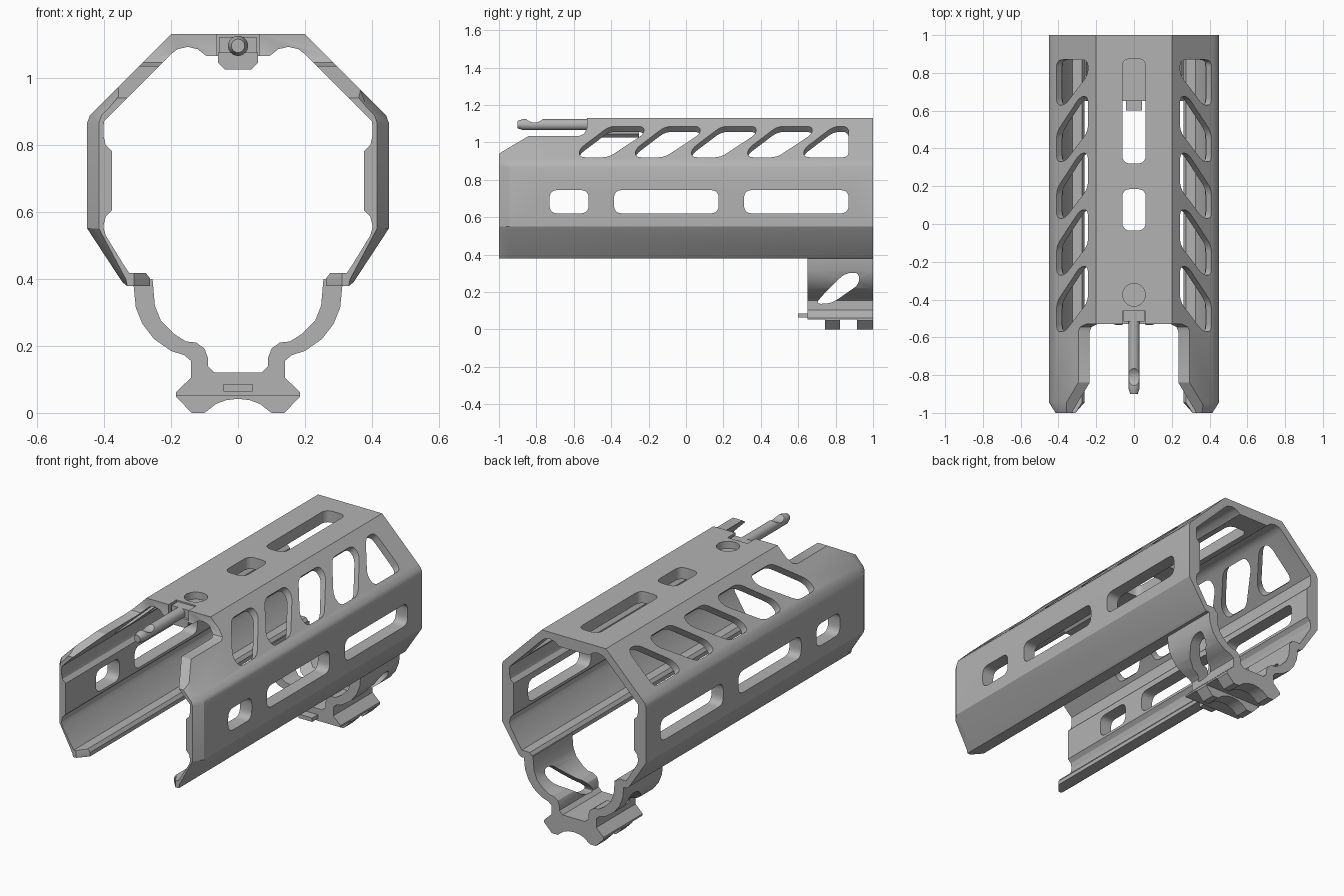
import bpy, bmesh, math
from mathutils import Vector

cube = bpy.data.objects.get("Cube")
if cube:
    bpy.data.objects.remove(cube, do_unlink=True)

grey = bpy.data.materials.new("metal_grey")
grey.use_nodes = True
colour = (0.45, 0.45, 0.45, 1)
grey.diffuse_color = colour
grey.node_tree.nodes["Principled BSDF"].inputs["Base Color"].default_value = colour


def rounded(points, radius, steps=5):
    """Round every corner of a 2D polygon."""
    out = []
    for i, p in enumerate(points):
        p = Vector(p)
        ends = []
        for q in (points[i - 1], points[(i + 1) % len(points)]):
            d = Vector(q) - p
            ends.append(p + d.normalized() * min(radius, d.length * 0.45))
        for k in range(steps + 1):
            t = k / steps
            out.append(ends[0] * (1 - t) ** 2 + p * 2 * t * (1 - t) + ends[1] * t * t)
    return out


def rect(a0, a1, b0, b1):
    return [(a0, b0), (a1, b0), (a1, b1), (a0, b1)]


def loft(bm, rings):
    """Skin a closed solid through matching rings of 3D points."""
    loops = [[bm.verts.new(p) for p in ring] for ring in rings]
    n = len(loops[0])
    faces = [bm.faces.new(loops[0]), bm.faces.new(loops[-1])]
    for a, b in zip(loops, loops[1:]):
        for i in range(n):
            j = (i + 1) % n
            faces.append(bm.faces.new((a[i], a[j], b[j], b[i])))
    bmesh.ops.recalc_face_normals(bm, faces=faces)


def along_x(bm, poly, x0, x1):
    loft(bm, [[(x, p[0], p[1]) for p in poly] for x in (x0, x1)])


def along_y(bm, poly, y0, y1):
    loft(bm, [[(p[0], y, p[1]) for p in poly] for y in (y0, y1)])


def along_z(bm, poly, z0, z1):
    loft(bm, [[(p[0], p[1], z) for p in poly] for z in (z0, z1)])


def circle(cx, cy, r, n=32):
    return [(cx + r * math.cos(math.tau * i / n), cy + r * math.sin(math.tau * i / n))
            for i in range(n)]


def mirrored(half):
    return half + [(-x, z) for x, z in reversed(half) if x > 0]


def make(name, bm):
    mesh = bpy.data.meshes.new(name)
    bm.to_mesh(mesh)
    bm.free()
    ob = bpy.data.objects.new(name, mesh)
    bpy.context.collection.objects.link(ob)
    mesh.materials.append(grey)
    return ob


def finish(ob):
    ob.data.shade_smooth()
    ob.data.set_sharp_from_angle(angle=math.radians(28))


def carve(ob, cutter_bm):
    """Subtract the cutter, bake the result and drop the cutter."""
    cutter = make("cutter", cutter_bm)
    cutter.hide_render = True
    mod = ob.modifiers.new("carve", "BOOLEAN")
    mod.operation = "DIFFERENCE"
    mod.solver = "EXACT"
    mod.use_self = True
    mod.object = cutter
    bpy.context.view_layer.update()
    deps = bpy.context.evaluated_depsgraph_get()
    baked = bpy.data.meshes.new_from_object(ob.evaluated_get(deps))
    ob.modifiers.clear()
    ob.data = baked
    bpy.data.objects.remove(cutter, do_unlink=True)


# Eight-sided shell, open at the bottom, with a chamfered front end
half = [(0.2, 1.13), (0.42, 0.91), (0.442, 0.888), (0.45, 0.865), (0.45, 0.55),
        (0.345, 0.39), (0.33, 0.378),
        (0.262, 0.378), (0.262, 0.4), (0.275, 0.418), (0.325, 0.418), (0.34, 0.44),
        (0.395, 0.53), (0.402, 0.555), (0.395, 0.585), (0.376, 0.605),
        (0.376, 0.78), (0.395, 0.8), (0.402, 0.83), (0.4, 0.87),
        (0.2, 1.07), (0.18, 1.085), (0.15, 1.092), (0.12, 1.085), (0.095, 1.065)]
OUTER = 6


def front_point(i, x, z):
    if i < OUTER and x > 0.4:
        return x - 0.035, z
    if i < OUTER and x > 0.3:
        return x - 0.01, z + 0.01
    if x < 0.3 and z < 0.5:
        return 0.31, z
    return x, z


front_half = [front_point(i, x, z) for i, (x, z) in enumerate(half)]
bm = bmesh.new()
loft(bm, [[(x, y, z) for x, z in mirrored(h)]
          for h, y in ((front_half, -1), (half, -0.945), (half, 1))])
shell = make("handguard_shell", bm)

cut = bmesh.new()
# Open upper front
along_x(cut, [(-1.1, 0.88), (-0.84, 1.035), (-0.57, 1.035), (-0.545, 1.045),
              (-0.53, 1.075), (-0.53, 1.3), (-1.1, 1.3)], -0.7, 0.7)
# Side slots
for y0, y1 in ((-0.73, -0.52), (-0.385, 0.175), (0.31, 0.87)):
    along_x(cut, rounded(rect(y0, y1, 0.62, 0.745), 0.045), -0.6, 0.6)
# Top slots, round recess and pin notch
for y0, y1 in ((0.32, 0.875), (-0.035, 0.185)):
    along_z(cut, rounded(rect(-0.062, 0.062, y0, y1), 0.045), 0.95, 1.3)
along_z(cut, circle(0, -0.375, 0.06), 1.09, 1.3)
along_z(cut, rect(-0.062, 0.062, -0.6, -0.46), 1.05, 1.3)
# Slanted slots through the two upper facets
slant = [(-0.57, 0.92), (-0.415, 0.92), (-0.225, 1.045), (-0.225, 1.086),
         (-0.41, 1.086), (-0.57, 0.965)]
last = [(0.63, 0.92), (0.87, 0.92), (0.87, 1.086), (0.79, 1.086), (0.63, 0.965)]
slots = [[(y + 0.3 * k, z) for y, z in slant] for k in range(4)] + [last]
for side in (-1, 1):
    for slot in slots:
        loft(cut, [[(side * (1.33 - z + d), y, z + d) for y, z in rounded(slot, 0.035)]
                   for d in (-0.06, 0.06)])
carve(shell, cut)
finish(shell)

# Block under the top that holds the pin
bm = bmesh.new()
along_y(bm, [(-0.06, 1.075), (-0.06, 1.045), (-0.04, 1.025), (0.04, 1.025),
             (0.06, 1.045), (0.06, 1.075)], -0.53, -0.25)
finish(make("pin_block", bm))

# Collar in the notch
bm = bmesh.new()
along_y(bm, rect(-0.055, 0.055, 1.07, 1.122), -0.515, -0.46)
finish(make("pin_collar", bm))

# Pin with tapered tip and thumb scoop
bm = bmesh.new()
loft(bm, [[(x, y, z) for x, z in circle(0, 1.095, r)]
          for y, r in ((-0.9, 0.02), (-0.87, 0.03), (-0.47, 0.03))])
pin = make("takedown_pin", bm)
cut = bmesh.new()
along_x(cut, circle(-0.81, 1.168, 0.062), -0.1, 0.1)
carve(pin, cut)
finish(pin)

# Lower rear bracket
bracket_half = [(0, 0.042), (0.035, 0.038), (0.065, 0.027), (0.1, 0), (0.138, 0),
                (0.185, 0.048), (0.185, 0.062), (0.14, 0.105), (0.14, 0.155),
                (0.16, 0.172), (0.2, 0.185), (0.25, 0.22), (0.285, 0.265),
                (0.305, 0.315), (0.312, 0.385), (0.255, 0.4), (0.248, 0.32),
                (0.23, 0.275), (0.19, 0.235), (0.155, 0.213), (0.125, 0.21),
                (0.1, 0.192), (0.09, 0.165), (0.09, 0.14), (0.07, 0.12), (0, 0.12)]
bm = bmesh.new()
along_y(bm, mirrored(bracket_half), 0.65, 1)
bracket = make("rear_bracket", bm)
cut = bmesh.new()
# Cross grooves between the feet, and the slanted arm slots
for y0, y1 in ((0.6, 0.743), (0.824, 0.915)):
    along_y(cut, rect(-0.3, 0.3, -0.1, 0.052), y0, y1)
along_x(cut, rounded([(0.69, 0.135), (0.78, 0.14), (0.925, 0.24), (0.925, 0.305),
                      (0.85, 0.3), (0.76, 0.215)], 0.035), -0.5, 0.5)
carve(bracket, cut)
finish(bracket)

# Small tongue at the front of the bracket
bm = bmesh.new()
along_y(bm, rect(-0.043, 0.043, 0.064, 0.086), 0.6, 0.7)
finish(make("bracket_tongue", bm))
